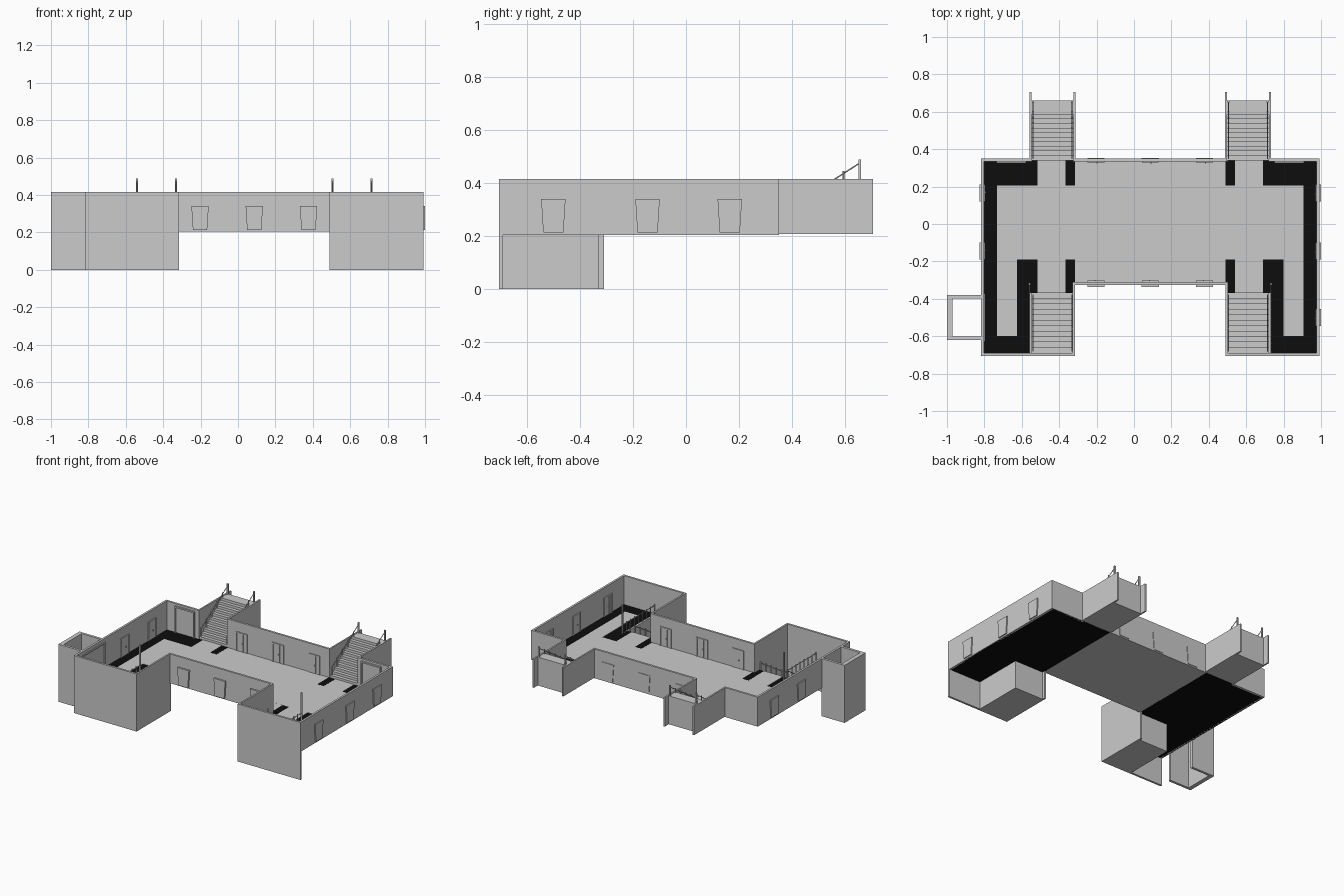
import bpy, bmesh
from math import pi
from mathutils import Matrix, Vector

if "Cube" in bpy.data.objects:
    bpy.data.objects.remove(bpy.data.objects["Cube"])

CX = 0.087                 # symmetry line of the plan
FL, TOP = 0.207, 0.415     # floor level, wall top
black = bpy.data.materials.new("floor_black")
black.diffuse_color = (0.004, 0.004, 0.004, 1)
black.use_nodes = True
black.node_tree.nodes["Principled BSDF"].inputs["Base Color"].default_value = black.diffuse_color


def finish(name, bm, mat=None):
    bmesh.ops.recalc_face_normals(bm, faces=bm.faces)
    me = bpy.data.meshes.new(name)
    bm.to_mesh(me)
    bm.free()
    ob = bpy.data.objects.new(name, me)
    bpy.context.collection.objects.link(ob)
    if mat:
        me.materials.append(mat)
    return ob


def add_box(bm, x, y, z, m=Matrix()):
    c = Vector(((x[0] + x[1]) / 2, (y[0] + y[1]) / 2, (z[0] + z[1]) / 2))
    s = (abs(x[1] - x[0]), abs(y[1] - y[0]), abs(z[1] - z[0]), 1)
    bmesh.ops.create_cube(bm, size=1, matrix=m @ Matrix.Translation(c) @ Matrix.Diagonal(s))


def boxes(name, items, mat=None, m=Matrix()):
    bm = bmesh.new()
    for b in items:
        add_box(bm, *b, m)
    return finish(name, bm, mat)


def prism(name, pts, y0, y1, m=Matrix()):
    bm = bmesh.new()
    f = bm.faces.new([bm.verts.new(m @ Vector((x, y0, z))) for x, z in pts])
    r = bmesh.ops.extrude_face_region(bm, geom=[f])
    off = m.to_3x3() @ Vector((0, y1 - y0, 0))
    bmesh.ops.translate(bm, vec=off, verts=[v for v in r["geom"] if isinstance(v, bmesh.types.BMVert)])
    return finish(name, bm)


def bar(bm, a, b, r):
    a, b = Vector(a), Vector(b)
    d = b - a
    m = Matrix.Translation((a + b) / 2) @ d.to_track_quat('Z', 'Y').to_matrix().to_4x4()
    bmesh.ops.create_cone(bm, cap_ends=True, segments=8, radius1=r, radius2=r, depth=d.length, matrix=m)


def railing(name, x, start, end, n, h, tall_last=False):
    # handrail along y with posts standing on the line start-end (y, z)
    bm = bmesh.new()
    for i in range(n):
        t = i / (n - 1)
        y = start[0] + (end[0] - start[0]) * t
        z = start[1] + (end[1] - start[1]) * t
        bar(bm, (x, y, z), (x, y, z + h + 0.004), 0.0035)
    bar(bm, (x, start[0], start[1] + h - 0.005), (x, end[0], end[1] + h - 0.005), 0.0025)
    if tall_last:
        add_box(bm, (x - .005, x + .005), (end[0] - .005, end[0] + .005), (end[1], end[1] + h + .008))
    return finish(name, bm)


def door(x, y, angle, depth=0.012):
    # local +y points out of the building; origin on the outer wall face
    m = Matrix.Translation((x, y, 0)) @ Matrix.Rotation(angle, 4, 'Z')
    prism("door_niche", [(-.038, .213), (.038, .213), (.046, .34), (-.046, .34)], -.004, depth, m)
    yi = (-.022, -.012)
    boxes("door_frame", [((-.045, -.037), yi, (FL, .345)), ((.037, .045), yi, (FL, .345)),
                         ((-.045, .045), yi, (.337, .345))], m=m)
    boxes("door_leaf", [((-.037, .012), (-.019, -.014), (FL, .337)),
                        ((.016, .037), (-.018, -.014), (FL, .337)),
                        ((.002, .008), (-.026, -.018), (.265, .271))], m=m)


def X(s, *d):
    return tuple(sorted(CX + s * v for v in d))


# Central hall: floor and the long front wall
boxes("hall_floor", [((CX - .413, CX + .413), (-.32, .345), (.204, .209))])
boxes("hall_front_wall", [((CX - .405, CX + .405), (-.325, -.31), (.204, TOP))])
boxes("hall_back_wall", [((CX - .405, CX + .405), (.335, .35), (.204, TOP))])
boxes("hall_carpet", [((CX - .82, CX + .82), (-.19, .205), (.207, .2095))])
for dx in (-.29, 0, .29):
    door(CX + dx, -.325, pi)
    door(CX + dx, .35, 0, 0.004)

# Mirrored wings
for s in (-1, 1):
    boxes("wing_floor", [(X(s, .41, .9), (-.37, .345), (.203, .207)),
                         (X(s, .643, .9), (-.7, -.37), (.203, .207))], black)
    boxes("wing_carpet", [(X(s, .713, .82), (-.6, -.19), (.206, .2095)),
                          (X(s, .453, .603), (-.37, -.19), (.206, .2095)),
                          (X(s, .453, .603), (.205, .345), (.206, .2095))])
    boxes("carpet_border", [(X(s, a, b), y, (.208, .21)) for a, b in ((.403, .453),)
                            for y in ((.205, .335), (-.31, -.19))], black)
    boxes("wing_walls", [(X(s, .89, .905), (-.705, .35), (.203, TOP)),
                         (X(s, .403, .905), (-.705, -.69), (0, TOP)),
                         (X(s, .403, .415), (-.7, -.31), (0, TOP)),
                         (X(s, .633, .905), (.335, .35), (.203, TOP))])
    # pilaster pair on the back wall of the wing
    boxes("back_doorway", [(X(s, .665, .673), (.325, .337), (FL, .40)),
                           (X(s, .815, .823), (.325, .337), (FL, .40)),
                           (X(s, .665, .823), (.325, .337), (.39, .40))])
    # stairwell box under the front of the wing
    boxes("stairwell", [(X(s, .633, .645), (-.7, -.33), (0, .207)),
                        (X(s, .403, .645), (-.34, -.33), (0, .204)),
                        (X(s, .403, .645), (-.7, -.33), (0, .004))])
    n = 11
    run = .32 / n
    boxes("stairs_down", [(X(s, .413, .635), (-.37 - (i + 1) * run, -.37 - i * run),
                           (0, .205 - (i + 1) * .2 / n)) for i in range(n)])
    # stairs up at the back, with side walls
    run = .27 / n
    boxes("stairs_up", [(X(s, .41, .636), (.34 + i * run, .34 + (i + 1) * run if i < n - 1 else .66),
                         (.207, FL + (i + 1) * .205 / n)) for i in range(n)])
    boxes("stair_side_walls", [(X(s, .400, .411), (.335, .705), (.207, TOP)),
                               (X(s, .634, .645), (.335, .705), (.207, TOP))])
    # railings
    for d in (.418, .627):
        railing("rail_up", CX + s * d, (.35, .215), (.655, .412), 6, .068, True)
        railing("rail_down", CX + s * d, (-.38, .19), (-.68, .005), 6, .068)
    railing("rail_guard", CX + s * .645, (-.32, FL), (-.685, FL), 9, .065)
    boxes("corner_post", [(X(s, .64, .65), (-.325, -.315), (FL, TOP))])
    # doors in the outer side walls
    for y in (.165, -.145):
        door(CX + s * .905, y, -s * pi / 2, 0.008)

door(CX + .905, -.5, -pi / 2, 0.008)

# Lift shaft on the left, open at top and bottom
boxes("lift_shaft", [((-1, -.97), (-.62, -.38), (0, TOP)),
                     ((-.97, -.816), (-.62, -.602), (0, TOP)),
                     ((-.97, -.816), (-.398, -.38), (0, TOP))])
boxes("lift_frame", [((-.806, -.796), (-.628, -.618), (FL, .39)),
                     ((-.806, -.796), (-.382, -.372), (FL, .39)),
                     ((-.806, -.796), (-.628, -.372), (.38, .39))])
